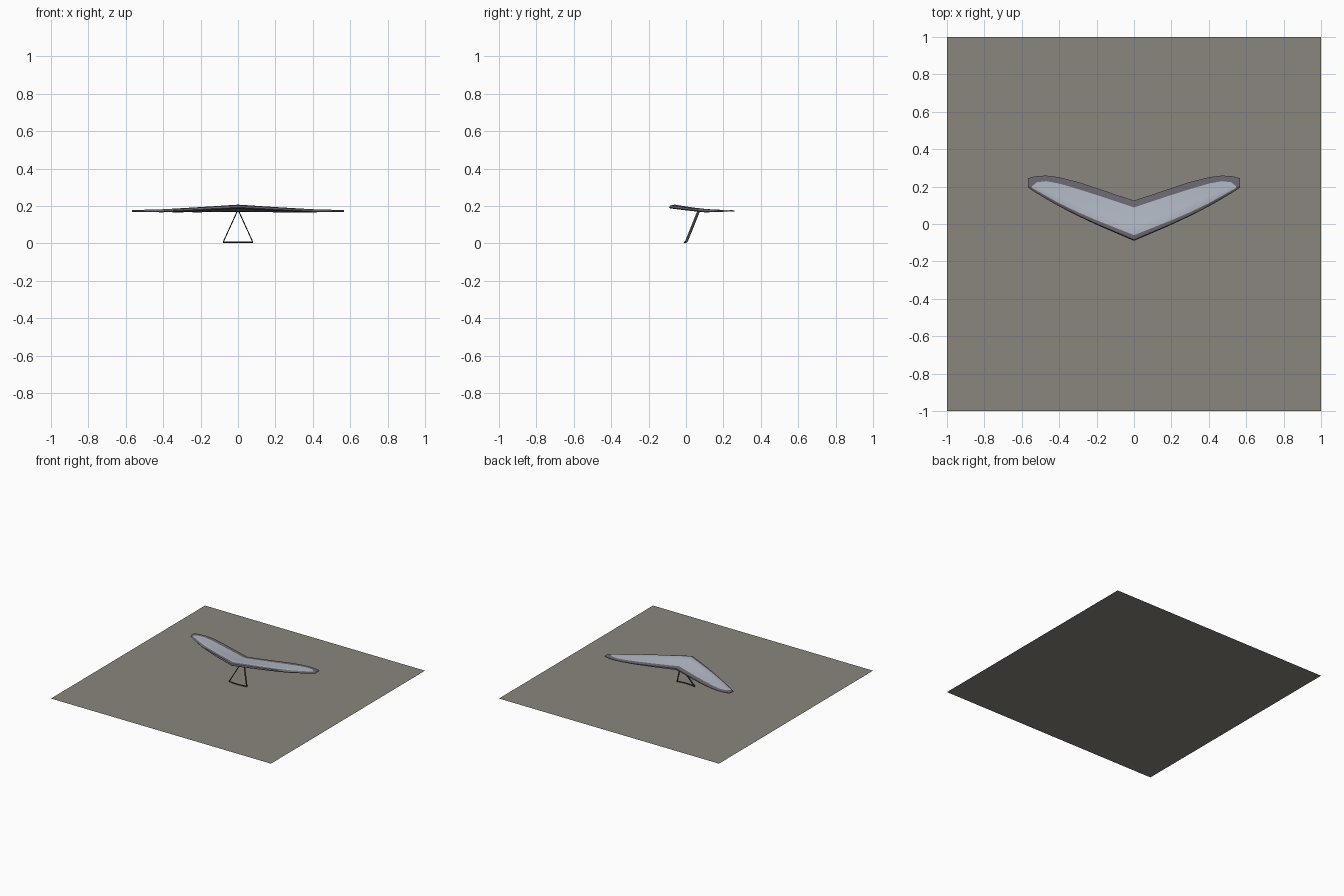
import bpy, bmesh, math
from mathutils import Vector

if "Cube" in bpy.data.objects:
    bpy.data.objects.remove(bpy.data.objects["Cube"])


def material(name, rgb):
    m = bpy.data.materials.new(name)
    m.diffuse_color = (*rgb, 1)
    m.use_nodes = True
    m.node_tree.nodes["Principled BSDF"].inputs["Base Color"].default_value = m.diffuse_color
    return m


PANEL = material("pale blue grey sail", (0.44, 0.48, 0.55))
TRIM = material("slate grey trim", (0.150, 0.140, 0.165))
FRAME = material("dark frame", (0.04, 0.04, 0.045))
EARTH = material("olive grey base", (0.25, 0.238, 0.20))


def finish(name, bm, mats, angle=35):
    me = bpy.data.meshes.new(name)
    bmesh.ops.recalc_face_normals(bm, faces=bm.faces)
    bm.to_mesh(me)
    bm.free()
    for m in mats:
        me.materials.append(m)
    me.shade_smooth()
    me.set_sharp_from_angle(angle=math.radians(angle))
    ob = bpy.data.objects.new(name, me)
    bpy.context.collection.objects.link(ob)
    return ob


def loft(name, rings, mats, rule=None):
    """Closed rings skinned into a capped solid; rule picks a material."""
    bm = bmesh.new()
    vs = [[bm.verts.new(p) for p in r] for r in rings]
    n = len(rings[0])
    for i in range(len(vs) - 1):
        for k in range(n):
            j = (k + 1) % n
            f = bm.faces.new((vs[i][k], vs[i][j], vs[i + 1][j], vs[i + 1][k]))
            if rule:
                f.material_index = rule(i, k)
    bm.faces.new(vs[0])
    bm.faces.new(vs[-1])
    return finish(name, bm, mats)


def interp(table, t):
    for (a, va), (b, vb) in zip(table, table[1:]):
        if t <= b:
            return va + (vb - va) * (t - a) / (b - a)
    return table[-1][1]


# square base sheet
bm = bmesh.new()
bm.faces.new([bm.verts.new(p) for p in ((-1, -1, 0), (1, -1, 0), (1, 1, 0), (-1, 1, 0))])
base = finish("base_sheet", bm, [EARTH])

# swept wing: half-span x, leading edge, panel front, panel back, trailing edge
STATIONS = [
    (0.0, -0.090, -0.060, 0.089, 0.125),
    (0.1, -0.047, -0.020, 0.122, 0.158),
    (0.2, -0.004, 0.020, 0.155, 0.192),
    (0.3, 0.043, 0.063, 0.187, 0.225),
    (0.4, 0.094, 0.111, 0.216, 0.250),
    (0.47, 0.134, 0.150, 0.229, 0.259),
    (0.52, 0.164, 0.178, 0.223, 0.256),
    (0.545, 0.180, 0.192, 0.202, 0.251),
    (0.568, 0.196, 0.206, 0.220, 0.244),
]
TOP = [(-0.10, 0.210), (-0.06, 0.207), (0.02, 0.194), (0.1, 0.183), (0.18, 0.179), (0.27, 0.178)]
BOTTOM = [(-0.10, 0.189), (0.02, 0.174), (0.1, 0.166), (0.18, 0.167), (0.27, 0.171)]


def wing_ring(x, st):
    _, le, pf, pb, te = st
    m1, m2 = pf + (pb - pf) / 3, pf + (pb - pf) * 2 / 3
    zt, zb = (lambda y: interp(TOP, y)), (lambda y: interp(BOTTOM, y))
    nose = le + (pf - le) * 0.2
    return [
        (x, le, zb(le) + 0.005),
        (x, nose, zt(nose) - 0.006),
        (x, pf, zt(pf)),
        (x, m1, zt(m1)),
        (x, m2, zt(m2)),
        (x, pb, zt(pb)),
        (x, te, zt(te) - 0.002),
        (x, te, zb(te) + 0.001),
        (x, m2, zb(m2)),
        (x, m1, zb(m1)),
        (x, nose, zb(nose)),
    ]


rings = [wing_ring(-s[0], s) for s in reversed(STATIONS)]
rings += [wing_ring(s[0], s) for s in STATIONS[1:]]
last = len(rings) - 2
# pale panel: upper faces inside the trim, stopping short of the tips
wing = loft("wing", rings, [PANEL, TRIM],
            lambda i, k: 0 if 2 <= k <= 4 and 0 < i < last else 1)


def ellipse(center, u, v, n=10):
    return [Vector(center) + Vector(u) * math.cos(2 * math.pi * k / n)
            + Vector(v) * math.sin(2 * math.pi * k / n) for k in range(n)]


# control frame: two flattened uprights meeting under the wing
for side, label in ((-1, "left"), (1, "right")):
    ends = [(side * 0.079, 0.001, 0.007), (side * 0.002, 0.069, 0.176)]
    loft(label + "_upright", [ellipse(c, (0.003, 0, 0), (0, 0.008, 0)) for c in ends], [FRAME])

# gently bowed control bar
bar = []
for i in range(9):
    t = -1 + i / 4
    bar.append(ellipse((0.081 * t, 0.001 - 0.010 * (1 - t * t), 0.006), (0, 0.004, 0), (0, 0, 0.004)))
loft("control_bar", bar, [FRAME])
